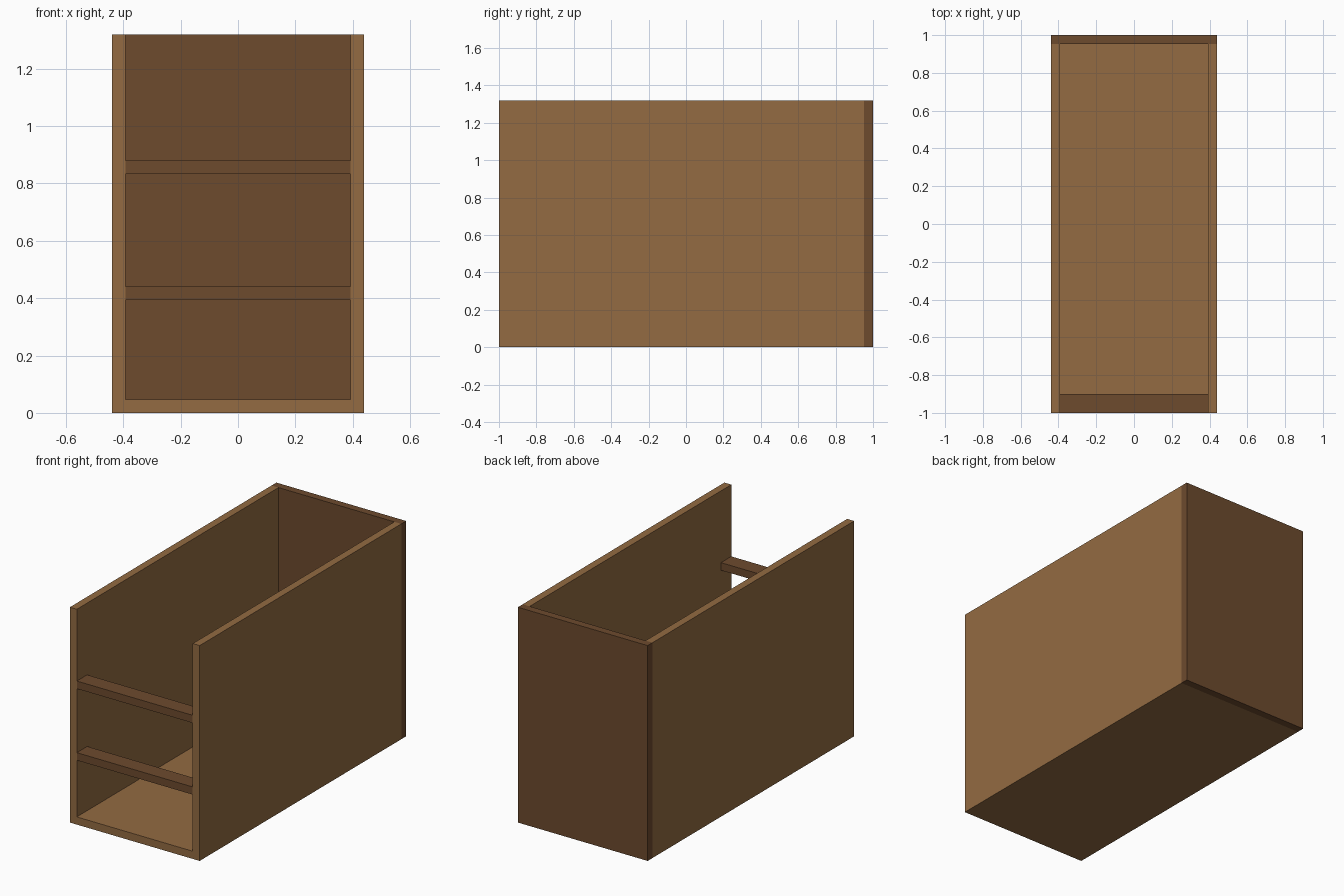
import bpy

if "Cube" in bpy.data.objects:
    bpy.data.objects.remove(bpy.data.objects["Cube"], do_unlink=True)

HALF_W, HEIGHT, T = 0.44, 1.32, 0.047
INNER = HALF_W - T
BACK_Y = 1 - T


def material(name, color):
    mat = bpy.data.materials.new(name)
    mat.use_nodes = True
    mat.diffuse_color = color
    mat.node_tree.nodes["Principled BSDF"].inputs["Base Color"].default_value = color
    return mat


def board(name, low, high, mat):
    """Axis-aligned board between two opposite corners."""
    bpy.ops.mesh.primitive_cube_add(size=1)
    ob = bpy.context.object
    ob.name = name
    ob.location = [(a + b) / 2 for a, b in zip(low, high)]
    ob.scale = [b - a for a, b in zip(low, high)]
    bpy.ops.object.transform_apply(location=True, rotation=False, scale=True)
    ob.data.materials.append(mat)
    return ob


light_wood = material("light wood", (0.292, 0.147, 0.054, 1))
dark_wood = material("dark wood", (0.153, 0.069, 0.027, 1))

# Carcass: two side panels with the floor between them
board("left_side_panel", (INNER, -1, 0), (HALF_W, BACK_Y, HEIGHT), light_wood)
board("right_side_panel", (-HALF_W, -1, 0), (-INNER, BACK_Y, HEIGHT), light_wood)
board("floor_panel", (-INNER, -1, 0), (INNER, BACK_Y, T), light_wood)

# Back panel covers the full width behind the carcass
board("back_panel", (-HALF_W, BACK_Y, 0), (HALF_W, 1, HEIGHT), dark_wood)

# Front rails between the drawer openings
for name, z in (("lower_front_rail", 0.394), ("upper_front_rail", 0.833)):
    board(name, (-INNER, -1, z), (INNER, -0.9, z + T), dark_wood)
